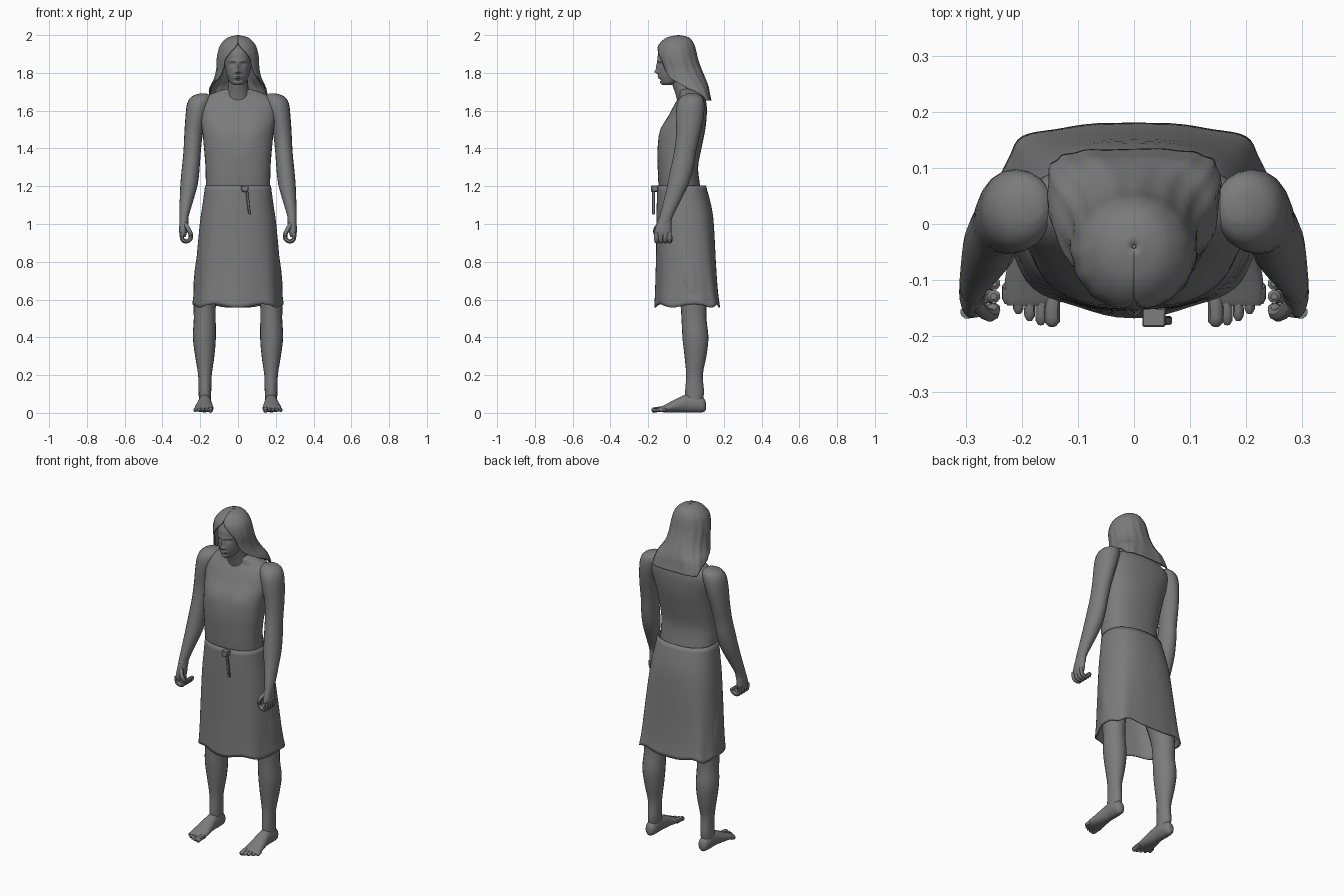
import bpy
import bmesh
import math
from mathutils import Vector

default_cube = bpy.data.objects.get("Cube")
if default_cube:
    bpy.data.objects.remove(default_cube, do_unlink=True)

grey = bpy.data.materials.new("plain grey")
grey.use_nodes = True
grey.diffuse_color = (0.2, 0.2, 0.2, 1)
grey.node_tree.nodes["Principled BSDF"].inputs["Base Color"].default_value = grey.diffuse_color


def finish(obj, mirror=False, thickness=0):
    """Give an object its material, smooth shading and modifiers."""
    obj.data.materials.clear()
    obj.data.materials.append(grey)
    bpy.ops.object.select_all(action="DESELECT")
    obj.select_set(True)
    bpy.context.view_layer.objects.active = obj
    bpy.ops.object.shade_smooth_by_angle(angle=math.radians(45))
    if thickness:
        obj.modifiers.new("Thickness", "SOLIDIFY").thickness = thickness
    if mirror:
        obj.modifiers.new("Mirror", "MIRROR").use_mirror_merge = False
    return obj


def refine(stations, steps):
    """Smoothly interpolate rows of numbers (Catmull-Rom)."""
    rows = []
    last = len(stations) - 1
    for i in range(last):
        near = [stations[min(max(i + k, 0), last)] for k in (-1, 0, 1, 2)]
        for j in range(steps):
            t = j / steps
            rows.append([b + t * (c - a) / 2
                         + t * t * (a - 2.5 * b + 2 * c - d / 2)
                         + t ** 3 * (3 * b - a - 3 * c + d) / 2
                         for a, b, c, d in zip(*near)])
    return rows + [list(stations[-1])]


def skin(name, rings, closed=True, caps=True):
    """Join successive rings of points into a surface."""
    bm = bmesh.new()
    loops = [[bm.verts.new(p) for p in ring] for ring in rings]
    count = len(loops[0])
    for low, high in zip(loops, loops[1:]):
        for i in range(count if closed else count - 1):
            k = (i + 1) % count
            bm.faces.new((low[i], low[k], high[k], high[i]))
    if caps:
        bm.faces.new(loops[0])
        bm.faces.new(loops[-1])
    bmesh.ops.recalc_face_normals(bm, faces=bm.faces[:])
    mesh = bpy.data.meshes.new(name)
    bm.to_mesh(mesh)
    bm.free()
    obj = bpy.data.objects.new(name, mesh)
    bpy.context.collection.objects.link(obj)
    return obj


def power(value, exponent):
    return math.copysign(abs(value) ** exponent, value)


def loft(name, stations, sides=20, steps=3, along="z", square=1, bumps=(), mirror=False):
    """Loft ellipses; each station is centre x, y, z and two radii."""
    rings = []
    for x, y, z, r1, r2 in refine(stations, steps):
        ring = []
        for i in range(sides):
            a = math.tau * i / sides
            u, v = r1 * power(math.cos(a), square), r2 * power(math.sin(a), square)
            p = Vector((x + u, y + v, z)) if along == "z" else Vector((x + u, y, z + v))
            # Sculpted swellings and hollows on the front, on both sides
            if v < 0:
                fade = min(1, -2 * v / r2)
                for bx, bz, amount, sx, sz in bumps:
                    p.y -= fade * amount * math.exp(-((abs(p.x) - bx) / sx) ** 2
                                                    - ((p.z - bz) / sz) ** 2)
            ring.append(p)
        rings.append(ring)
    return finish(skin(name, rings), mirror)


def tube(name, points, radius, mirror=True):
    """A rounded finger-like tube through a few points."""
    curve = bpy.data.curves.new(name, "CURVE")
    curve.dimensions = "3D"
    curve.bevel_depth = radius
    curve.bevel_resolution = 2
    curve.use_fill_caps = True
    spline = curve.splines.new("POLY")
    path = refine(points, 3)
    spline.points.add(len(path) - 1)
    for i, (point, co) in enumerate(zip(spline.points, path)):
        point.co = (*co, 1)
        point.radius = 0.5 if i == len(path) - 1 else 1
    obj = bpy.data.objects.new(name, curve)
    bpy.context.collection.objects.link(obj)
    bpy.ops.object.select_all(action="DESELECT")
    obj.select_set(True)
    bpy.context.view_layer.objects.active = obj
    bpy.ops.object.convert(target="MESH")
    return finish(bpy.context.object, mirror)


# Torso with chest muscles, and neck
loft("torso", [(0, -.02, 1.1, .165, .11), (0, -.035, 1.2, .17, .11),
               (0, -.043, 1.3, .172, .107), (0, -.035, 1.4, .18, .117),
               (0, -.015, 1.5, .19, .117), (0, .01, 1.58, .205, .1),
               (0, .025, 1.64, .205, .083), (0, .03, 1.68, .16, .065),
               (0, .02, 1.71, .085, .055), (0, .02, 1.72, .03, .02)],
     sides=40, square=.85, bumps=[(.085, 1.49, .01, .06, .05), (0, 1.5, -.006, .02, .1)])
loft("neck", [(0, .03, 1.62, .08, .07), (0, .01, 1.69, .062, .066),
              (0, -.015, 1.74, .053, .058), (0, -.03, 1.8, .05, .055)])

# Head, with the nose, eyes, brow, lips and chin swelling from the face
loft("head", [(0, -.102, 1.735, .02, .022), (0, -.088, 1.748, .04, .042),
              (0, -.07, 1.775, .054, .072), (0, -.06, 1.8, .062, .086),
              (0, -.05, 1.84, .069, .098), (0, -.05, 1.87, .071, .101),
              (0, -.05, 1.91, .07, .095), (0, -.045, 1.95, .06, .075),
              (0, -.04, 1.98, .02, .02)],
     sides=64, steps=8,
     bumps=[(0, 1.806, .018, .011, .011), (0, 1.832, .011, .01, .022),
            (.013, 1.803, .007, .008, .007), (.029, 1.846, -.012, .015, .01),
            (.029, 1.844, .007, .01, .005), (.026, 1.863, .005, .02, .006),
            (0, 1.782, .008, .02, .004), (0, 1.772, .008, .017, .004),
            (0, 1.762, -.004, .02, .004), (0, 1.748, .007, .018, .009)])

# Long hair, parted at the front: height, centre y, radii, opening, squareness
hair_rings = []
for z, cy, rx, ry, opening, square in refine(
        [(2, -.04, .004, .004, 0, 1), (1.987, -.043, .055, .06, 0, 1),
         (1.95, -.05, .092, .094, 3, 1), (1.91, -.05, .106, .105, 22, 1),
         (1.87, -.045, .112, .109, 38, 1), (1.82, -.03, .114, .112, 43, .95),
         (1.77, -.01, .126, .113, 55, .85), (1.73, .02, .146, .098, 78, .7),
         (1.69, .042, .156, .084, 100, .6), (1.655, .06, .157, .074, 118, .55)], 3):
    start = math.radians(max(opening, 0))
    ring = []
    for i in range(73):
        a = start + (math.tau - 2 * start) * i / 72
        lock = 1 + .014 * math.sin(a * 15) * min(1, (2 - z) * 8)
        ring.append((rx * lock * power(math.sin(a), square),
                     cy - ry * lock * power(math.cos(a), square), z))
    hair_rings.append(ring)
finish(skin("hair", hair_rings, closed=False, caps=False), thickness=.008)

# Arms
loft("arm", [(.185, .03, 1.69, .02, .025), (.195, .03, 1.675, .05, .055),
             (.207, .025, 1.64, .062, .072), (.222, .02, 1.57, .056, .074),
             (.235, .012, 1.48, .049, .064), (.243, -.005, 1.38, .046, .058),
             (.25, -.02, 1.3, .047, .06), (.259, -.042, 1.21, .046, .056),
             (.275, -.078, 1.11, .034, .043), (.286, -.105, 1.04, .025, .035),
             (.286, -.115, 1, .024, .036)], mirror=True)

# Hands: palm, four curled fingers and a thumb
loft("palm", [(.286, -.11, 1.03, .023, .034), (.289, -.118, .99, .022, .041),
              (.291, -.122, .955, .02, .045), (.29, -.122, .93, .012, .04)], mirror=True)
for i in range(4):
    y = -.157 + .023 * i
    tube("finger", [(.298, y, .955), (.294, y, .918), (.272, y + .003, .908),
                    (.252, y + .005, .922), (.25, y + .005, .94)], .012)
tube("thumb", [(.28, -.142, 1), (.264, -.16, .975), (.252, -.16, .95), (.25, -.145, .935)], .012)

# Legs and feet
loft("leg", [(.177, .04, .03, .03, .035), (.175, .045, .1, .033, .05),
             (.175, .045, .2, .036, .044), (.176, .05, .3, .051, .058),
             (.178, .05, .4, .061, .069), (.176, .042, .5, .058, .066),
             (.175, .038, .6, .061, .071), (.155, .02, .75, .075, .085),
             (.1, -.01, 1, .088, .1), (.08, -.015, 1.1, .075, .1)], mirror=True)
loft("foot", [(.176, .106, .036, .012, .018), (.176, .092, .042, .028, .038),
              (.176, .045, .05, .035, .048), (.176, 0, .05, .036, .047),
              (.178, -.05, .039, .043, .036), (.18, -.1, .026, .05, .023),
              (.182, -.135, .018, .048, .014), (.184, -.145, .016, .042, .01)],
     along="y", mirror=True)
for i in range(5):
    x, tip = .146 + .02 * i, -.182 + .0025 * i * i
    tube("toe", [(x - .002, -.115, .02), (x, tip + .03, .018), (x, tip, .012)],
         .014 if i == 0 else .0095)

# Wrap skirt: rounder at the front, squarer and fuller behind
skirt_rings = []
for z, front, back, rx in refine(
        [(1.205, -.152, .105, .174), (1.1, -.155, .133, .188), (1, -.156, .147, .202),
         (.8, -.158, .157, .219), (.65, -.161, .167, .229), (.567, -.164, .178, .237)], 3):
    drop = (1.205 - z) / .638
    cy = -.02 + .06 * drop
    ring = []
    for i in range(72):
        a = math.tau * i / 72
        behind = math.sin(a) > 0
        square = .85 - (.3 * drop if behind else 0)
        fold = 1 + .02 * drop ** 2 * math.cos(8 * a)
        depth = back - cy if behind else cy - front
        hem = .009 * drop ** 4 * math.cos(6 * a)
        ring.append((rx * fold * power(math.cos(a), square),
                     cy + depth * fold * power(math.sin(a), square), z + hem))
    skirt_rings.append(ring)
finish(skin("skirt", skirt_rings, caps=False), thickness=.006)


# Waist tie: knot and hanging end
def slab(name, outline, y, depth):
    obj = skin(name, [[(x, y + d, z) for x, z in outline] for d in (0, depth)])
    bevel = obj.modifiers.new("Soft edges", "BEVEL")
    bevel.width = .003
    finish(obj)


slab("tie_knot", [(.014, 1.2), (.056, 1.205), (.054, 1.172), (.022, 1.17)], -.184, .035)
slab("tie_end", [(.04, 1.172), (.054, 1.172), (.068, 1.05), (.054, 1.056)], -.18, .016)
